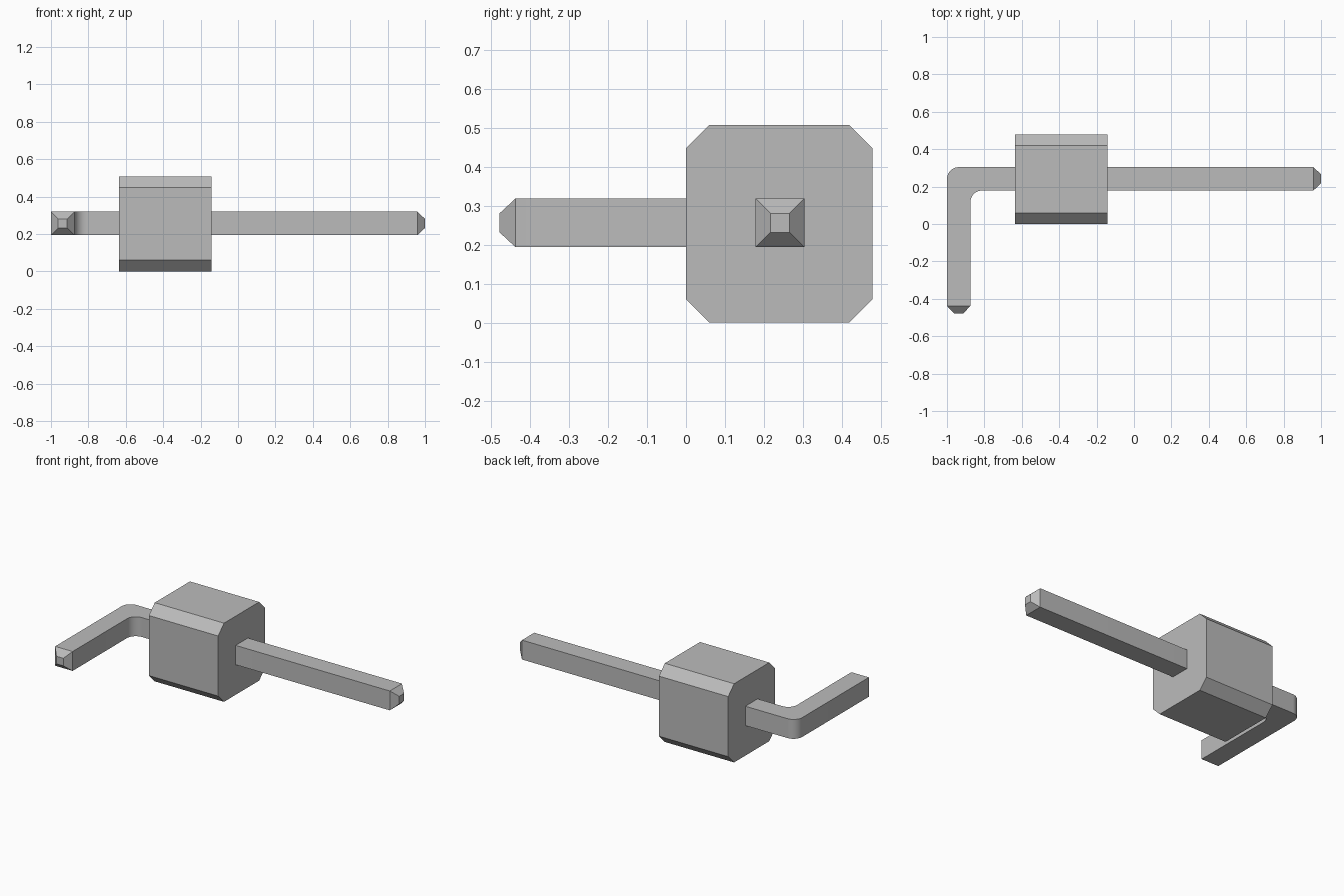
import bpy, bmesh, math
from mathutils import Vector

cube = bpy.data.objects.get("Cube")
if cube:
    bpy.data.objects.remove(cube, do_unlink=True)

grey = bpy.data.materials.new("plain grey")
grey.use_nodes = True
colour = (0.5, 0.5, 0.5, 1)
grey.diffuse_color = colour
grey.node_tree.nodes["Principled BSDF"].inputs["Base Color"].default_value = colour


def finish(name, bm, smooth):
    bmesh.ops.recalc_face_normals(bm, faces=bm.faces)
    mesh = bpy.data.meshes.new(name)
    bm.to_mesh(mesh)
    bm.free()
    mesh.materials.append(grey)
    obj = bpy.data.objects.new(name, mesh)
    bpy.context.collection.objects.link(obj)
    if smooth:
        bpy.ops.object.select_all(action='DESELECT')
        obj.select_set(True)
        bpy.context.view_layer.objects.active = obj
        bpy.ops.object.shade_smooth_by_angle(angle=math.radians(30))
    return obj


def prism(points, depth):
    """Extrude a flat outline along the given vector."""
    bm = bmesh.new()
    face = bm.faces.new([bm.verts.new(p) for p in points])
    grown = bmesh.ops.extrude_face_region(bm, geom=[face])["geom"]
    bmesh.ops.translate(bm, vec=depth,
                        verts=[v for v in grown if isinstance(v, bmesh.types.BMVert)])
    bmesh.ops.recalc_face_normals(bm, faces=bm.faces)
    return bm


def arc(cx, cy, radius, start, end, z, steps=10):
    angles = [math.radians(start + (end - start) * i / steps) for i in range(steps + 1)]
    return [(cx + radius * math.cos(a), cy + radius * math.sin(a), z) for a in angles]


# Housing: block with its four long edges chamfered
x0, x1, depth, height, cut = -0.637, -0.142, 0.479, 0.508, 0.06
outline = [(cut, 0), (depth - cut, 0), (depth, cut), (depth, height - cut),
           (depth - cut, height), (cut, height), (0, height - cut), (0, cut)]
finish("housing", prism([(x0, y, z) for y, z in outline], Vector((x1 - x0, 0, 0))), False)

# Pin: square bar bent at a rounded corner
left, inner = -1.0, -0.875
front, back = 0.179, 0.304
bottom, width, fillet, tip = 0.194, 0.125, 0.063, 0.041
end_x, end_y = 1 - tip, tip - 0.479
points = [(end_x, front, bottom), (end_x, back, bottom)]
points += arc(left + fillet, back - fillet, fillet, 90, 180, bottom)
points += [(left, end_y, bottom), (inner, end_y, bottom)]
points += arc(inner + fillet, front - fillet, fillet, 180, 90, bottom)
bm = prism(points, Vector((0, 0, width)))

# Tapered tips on both ends
for direction in (Vector((1, 0, 0)), Vector((0, -1, 0))):
    end = max(bm.faces, key=lambda f: f.calc_center_median().dot(direction)
              if f.normal.dot(direction) > 0.99 else -9)
    new = bmesh.ops.extrude_discrete_faces(bm, faces=[end])["faces"][0]
    centre = new.calc_center_median()
    for v in new.verts:
        v.co = centre + (v.co - centre) * 0.39 + direction * tip
finish("bent_pin", bm, True)
